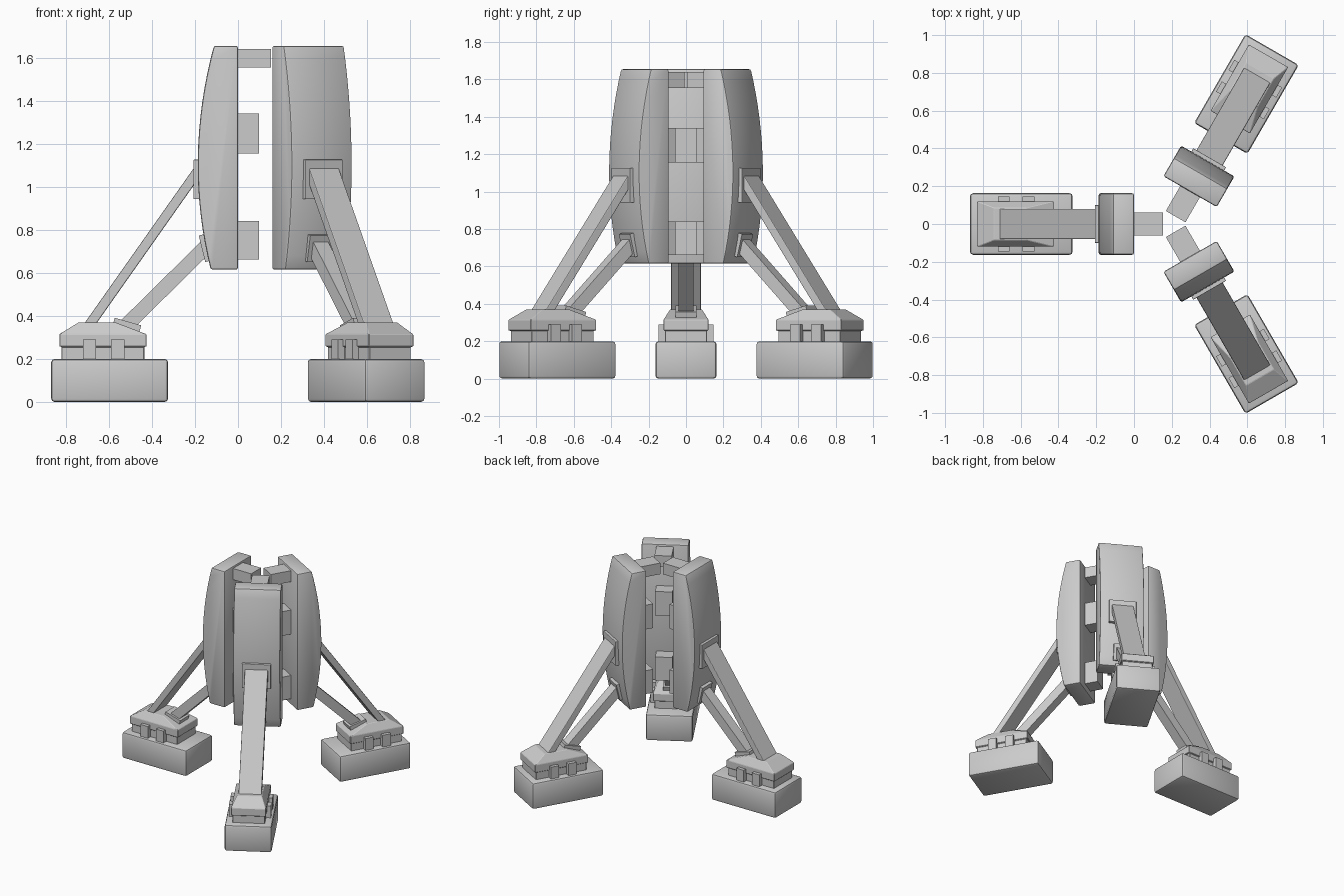
import bpy, bmesh, math
from mathutils import Matrix, Vector

if "Cube" in bpy.data.objects:
    bpy.data.objects.remove(bpy.data.objects["Cube"])

grey = bpy.data.materials.new("light grey")
grey.use_nodes = True
COLOUR = (0.6, 0.6, 0.6, 1)
grey.diffuse_color = COLOUR
grey.node_tree.nodes["Principled BSDF"].inputs["Base Color"].default_value = COLOUR

PIVOT = Vector((0.198, 0, 0))
parts = []


def finish(name, bm, bevel=0, segments=2, smooth=False):
    bmesh.ops.recalc_face_normals(bm, faces=bm.faces)
    if bevel:
        sharp = [e for e in bm.edges if e.calc_face_angle(0) > math.radians(25)]
        bmesh.ops.bevel(bm, geom=sharp, offset=bevel, segments=segments,
                        profile=0.5, affect='EDGES')
    mesh = bpy.data.meshes.new(name)
    bm.to_mesh(mesh)
    bm.free()
    mesh.materials.append(grey)
    ob = bpy.data.objects.new(name, mesh)
    bpy.context.collection.objects.link(ob)
    if smooth:
        bpy.ops.object.select_all(action='DESELECT')
        ob.select_set(True)
        bpy.context.view_layer.objects.active = ob
        bpy.ops.object.shade_smooth_by_angle(angle=math.radians(30))
    parts.append(ob)
    return ob


def prism(name, profile, half, bevel=0, y=0, **kw):
    """Side profile in x and z, extruded across the leg."""
    bm = bmesh.new()
    face = bm.faces.new([bm.verts.new((x, y - half, z)) for x, z in profile])
    new = bmesh.ops.extrude_face_region(bm, geom=[face])["geom"]
    bmesh.ops.translate(bm, vec=(0, 2 * half, 0),
                        verts=[v for v in new if isinstance(v, bmesh.types.BMVert)])
    return finish(name, bm, bevel, **kw)


def block(name, x0, x1, z0, z1, half, bevel=0, y=0, **kw):
    return prism(name, [(x0, z0), (x1, z0), (x1, z1), (x0, z1)], half, bevel, y, **kw)


def beam(name, start, end, thick, half, bevel=0):
    """Rectangular bar between two side-view points."""
    a, b = Vector(start), Vector(end)
    n = (b - a).normalized().orthogonal() * thick / 2
    return prism(name, [a + n, b + n, b - n, a - n], half, bevel)


def loft(name, rings):
    """Stack of rectangles given as x0, x1, half width, z."""
    bm = bmesh.new()
    loops = [[bm.verts.new(p) for p in ((a, -h, z), (b, -h, z), (b, h, z), (a, h, z))]
             for a, b, h, z in rings]
    bm.faces.new(loops[0])
    bm.faces.new(loops[-1])
    for low, high in zip(loops, loops[1:]):
        for i in range(4):
            j = (i + 1) % 4
            bm.faces.new((low[i], low[j], high[j], high[i]))
    return finish(name, bm, 0.003, segments=1)


# Curved body shell with connecting lugs on its inner side
shell = [(0, 0.615), (0, 1.655)]
for i in range(17):
    z = 1.655 - 1.04 * i / 16
    t = (z - 1.1) / 0.555
    depth = 0.075 * t * t if t > 0 else 0.079 * t * t
    shell.append((-0.187 + depth, z))
prism("body_shell", shell, 0.163, 0.01, smooth=True)
block("top_lug", -0.01, 0.153, 1.555, 1.64, 0.06)
block("middle_lug", -0.01, 0.098, 1.155, 1.34, 0.06)
block("lower_lug", -0.01, 0.098, 0.662, 0.84, 0.06)

# Foot pad, ankle housing and side clips
block("foot_pad", -0.868, -0.325, 0, 0.2, 0.163, 0.016, smooth=True)
loft("ankle_housing", [(-0.82, -0.435, 0.112, 0.19), (-0.82, -0.435, 0.112, 0.257),
                       (-0.83, -0.425, 0.12, 0.257), (-0.83, -0.425, 0.12, 0.315),
                       (-0.74, -0.57, 0.085, 0.37)])
for side in (-1, 1):
    for x in (-0.69, -0.558):
        block("ankle_clip", x - 0.031, x + 0.031, 0.19, 0.29, 0.02, y=side * 0.126)

# Main strut with two rounded slots cut through it
TOP, BOTTOM = (-0.175, 1.09), (-0.7, 0.345)
strut = beam("main_strut", TOP, BOTTOM, 0.046, 0.08, 0.005)
along = (Vector(BOTTOM) - Vector(TOP)).normalized()
frame = Matrix(((along.x, 0, -along.y), (0, 1, 0), (along.y, 0, along.x))).to_4x4()
for z in (0.937, 0.545):
    x = TOP[0] + (z - TOP[1]) * along.x / along.y
    bm = bmesh.new()
    rim = []
    for i in range(24):
        a = 2 * math.pi * (i + 0.5) / 24
        rim.append(bm.verts.new((0.033 * math.cos(a) + math.copysign(0.07, math.cos(a)),
                                 0.033 * math.sin(a), -0.1)))
    new = bmesh.ops.extrude_face_region(bm, geom=[bm.faces.new(rim)])["geom"]
    bmesh.ops.translate(bm, vec=(0, 0, 0.2),
                        verts=[v for v in new if isinstance(v, bmesh.types.BMVert)])
    bm.transform(Matrix.Translation((x, 0, z)) @ frame)
    cutter = finish("slot_cutter", bm)
    parts.remove(cutter)
    cutter.hide_render = True
    mod = strut.modifiers.new("slot", 'BOOLEAN')
    mod.object, mod.solver = cutter, 'EXACT'
    bpy.ops.object.select_all(action='DESELECT')
    bpy.context.view_layer.objects.active = strut
    strut.select_set(True)
    bpy.ops.object.modifier_apply(modifier="slot")
    bpy.data.objects.remove(cutter)
block("main_strut_mount", -0.207, -0.16, 0.942, 1.126, 0.1, 0.003)

# Lower brace with its two tilted end plates
beam("lower_brace", (-0.15, 0.72), (-0.53, 0.345), 0.068, 0.04)
beam("brace_body_plate", (-0.163, 0.778), (-0.133, 0.655), 0.04, 0.06)
beam("brace_foot_plate", (-0.578, 0.372), (-0.455, 0.337), 0.04, 0.055)

# Repeat the whole leg around the central axis
for ob in parts:
    for turn in (1, 2):
        copy = ob.copy()
        bpy.context.collection.objects.link(copy)
        copy.matrix_world = (Matrix.Translation(PIVOT)
                             @ Matrix.Rotation(turn * math.tau / 3, 4, 'Z')
                             @ Matrix.Translation(-PIVOT))
